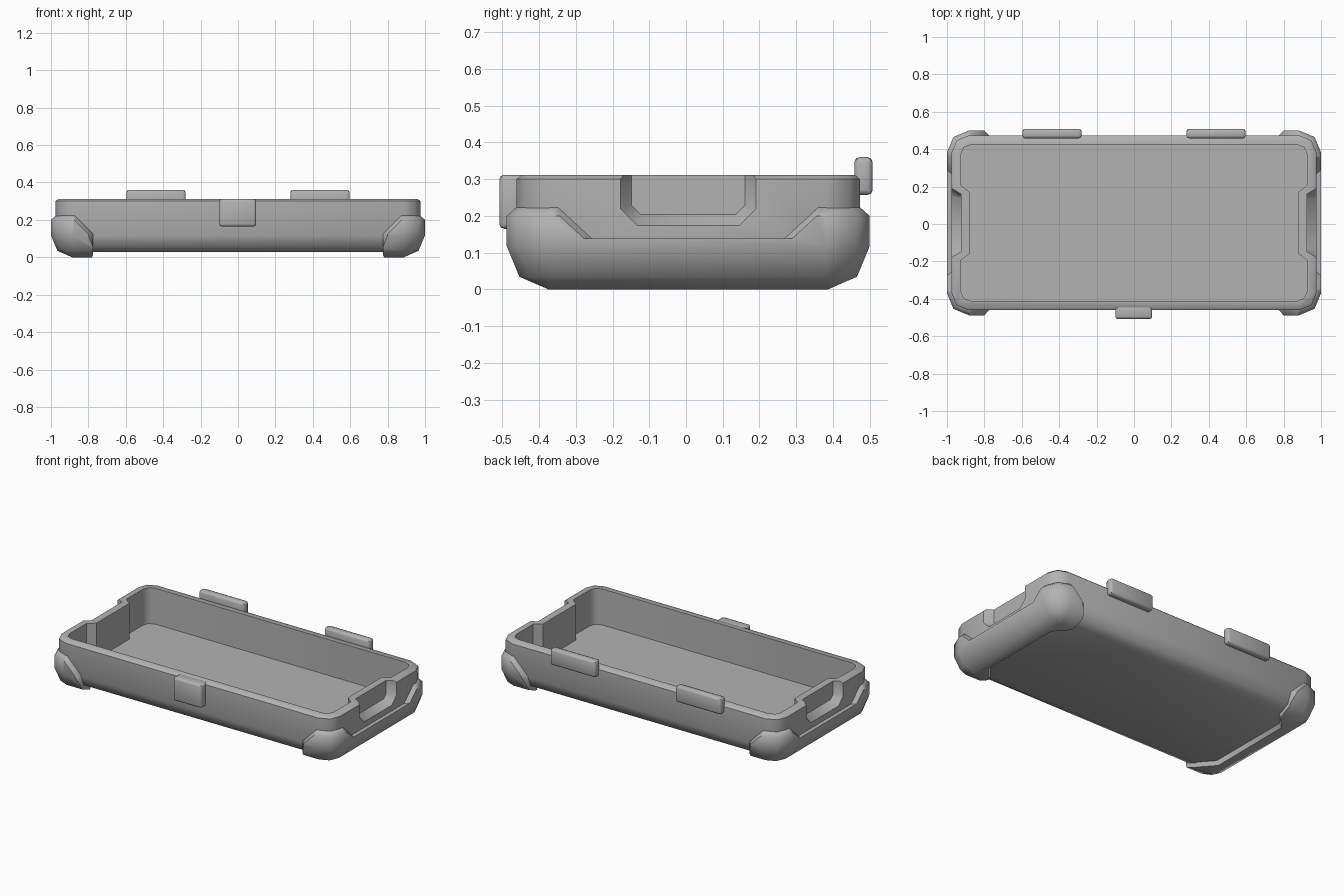
import bpy, bmesh, math

cube = bpy.data.objects.get("Cube")
if cube:
    bpy.data.objects.remove(cube, do_unlink=True)

MID_Y = 0.006          # the tray sits slightly behind the origin

grey = bpy.data.materials.new("grey_plastic")
grey.use_nodes = True
colour = (0.45, 0.45, 0.45, 1)
grey.diffuse_color = colour
grey.node_tree.nodes["Principled BSDF"].inputs["Base Color"].default_value = colour


def finish(name, bm):
    bmesh.ops.recalc_face_normals(bm, faces=bm.faces)
    mesh = bpy.data.meshes.new(name)
    bm.to_mesh(mesh)
    bm.free()
    mesh.materials.append(grey)
    obj = bpy.data.objects.new(name, mesh)
    bpy.context.collection.objects.link(obj)
    return obj


def loft(name, rings):
    """Closed solid through rings with equal point counts."""
    bm = bmesh.new()
    loops = [[bm.verts.new((x, y + MID_Y, z)) for x, y, z in ring] for ring in rings]
    n = len(loops[0])
    for a, b in zip(loops, loops[1:]):
        for i in range(n):
            j = (i + 1) % n
            bm.faces.new((a[i], a[j], b[j], b[i]))
    bm.faces.new(loops[0])
    bm.faces.new(loops[-1])
    return finish(name, bm)


def rounded(hx, hy, r, z, notch=()):
    """Rounded rectangle ring; notch points are inserted at both ends."""
    pts = []
    for i in range(4):
        sx, sy = ((1, 1), (-1, 1), (-1, -1), (1, -1))[i]
        for k in range(3):
            a = math.radians(90 * i + 45 * k)
            pts.append((sx * (hx - r) + r * math.cos(a), sy * (hy - r) + r * math.sin(a), z))
        if i % 2:
            s = 1 if i == 3 else -1
            pts += [(s * x, s * y, z) for x, y in notch]
    return pts


def tub(name, hx, hy, r, z0, top, lip):
    """Solid with round lower edges and a chamfered top; lip = (inset, height)."""
    levels = [(z0, r - 0.004), (z0 + 0.293 * r, 0.293 * r), (z0 + r, 0),
              (top - lip[1], 0), (top, lip[0])]
    return loft(name, [rounded(hx - d, hy - d, r - d, z) for z, d in levels])


def box(name, x, y, z, bevel=0):
    bm = bmesh.new()
    bmesh.ops.create_cube(bm, size=1)
    for v in bm.verts:
        for axis, span in enumerate((x, y, z)):
            v.co[axis] = span[0] if v.co[axis] < 0 else span[1]
    if bevel:
        bmesh.ops.bevel(bm, geom=bm.edges[:], offset=bevel, segments=2,
                        profile=0.5, affect='EDGES')
    return finish(name, bm)


def cut(obj, cutter):
    mod = obj.modifiers.new("cut", 'BOOLEAN')
    mod.operation = 'DIFFERENCE'
    mod.solver = 'EXACT'
    mod.object = cutter
    bpy.context.view_layer.objects.active = obj
    bpy.ops.object.modifier_apply(modifier=mod.name)
    bpy.data.objects.remove(cutter, do_unlink=True)


def pocket(half, floor, corner, x):
    """U-shaped outline of an end recess, open at the top."""
    side = [(half, 0.4), (half, floor + corner), (half - corner, floor)]
    return [(x, y, z) for y, z in side] + [(x, -y, z) for y, z in reversed(side)]


# Tray body: hollow tub with inward-stepped end walls
body = tub("tray_body", 0.975, 0.467, 0.09, 0.028, 0.312, (0.014, 0.012))
step = [(0.925, -0.2), (0.88, -0.165), (0.88, 0.165), (0.925, 0.2)]
cut(body, loft("cavity_cutter", [rounded(0.925, 0.417, 0.05, z, step) for z in (0.085, 0.5)]))
for s in (-1, 1):
    cut(body, loft("recess_cutter", [pocket(0.154, 0.204, 0.025, s * 0.925),
                                     pocket(0.184, 0.174, 0.045, s * 0.975),
                                     pocket(0.184, 0.174, 0.045, s * 1.1)]))

# Bumpers: offset shell kept only around the two ends
bumper = tub("end_bumpers", 1.0, 0.494, 0.118, 0, 0.225, (0.028, 0.025))
cut(bumper, box("hollow_cutter", (-0.93, 0.93), (-0.43 + MID_Y, 0.43 + MID_Y), (0.05, 0.5)))


def side_ring(y, d):
    half = [(0.775 + d, -0.1), (0.775 + d, 0.125), (0.95 + d, 0.3)]
    return [(x, y, z) for x, z in half] + [(-x, y, z) for x, z in reversed(half)]


cut(bumper, loft("side_cutter", [side_ring(-0.55, 0.077), side_ring(-0.467, 0),
                                 side_ring(0.467, 0), side_ring(0.55, 0.077)]))


def dip_ring(x, w):
    half = [(w + 0.175, 0.3), (w, 0.138)]
    return [(x, y, z) for y, z in half] + [(x, -y, z) for y, z in reversed(half)]


for s in (-1, 1):
    cut(bumper, loft("dip_cutter", [dip_ring(s * 0.9, 0.2), dip_ring(s * 0.97, 0.258),
                                    dip_ring(s * 1.03, 0.308)]))


def base_ring(z, d):
    half = [(0.77 + d, 0.6), (0.77 + d, 0.37), (0.85 + d, 0.28)]
    right = half + [(x, -y) for x, y in reversed(half)]
    return [(x, y, z) for x, y in right + [(-x, -y) for x, y in right]]


cut(bumper, loft("base_cutter", [base_ring(-0.05, 0.03), base_ring(0.028, 0),
                                 base_ring(0.06, 0)]))

# Front latch and rear hinge tabs
parts = [body, bumper,
         box("front_latch", (-0.1, 0.097), (-0.508, -0.435), (0.165, 0.312), 0.013)]
for name, s in (("right_hinge_tab", -1), ("left_hinge_tab", 1)):
    parts.append(box(name, sorted((s * 0.28, s * 0.597)), (0.458, 0.508), (0.257, 0.36), 0.014))

# Smooth shading with crisp chamfers
for obj in parts:
    bpy.ops.object.select_all(action='DESELECT')
    obj.select_set(True)
    bpy.context.view_layer.objects.active = obj
    bpy.ops.object.shade_smooth_by_angle(angle=math.radians(46))
